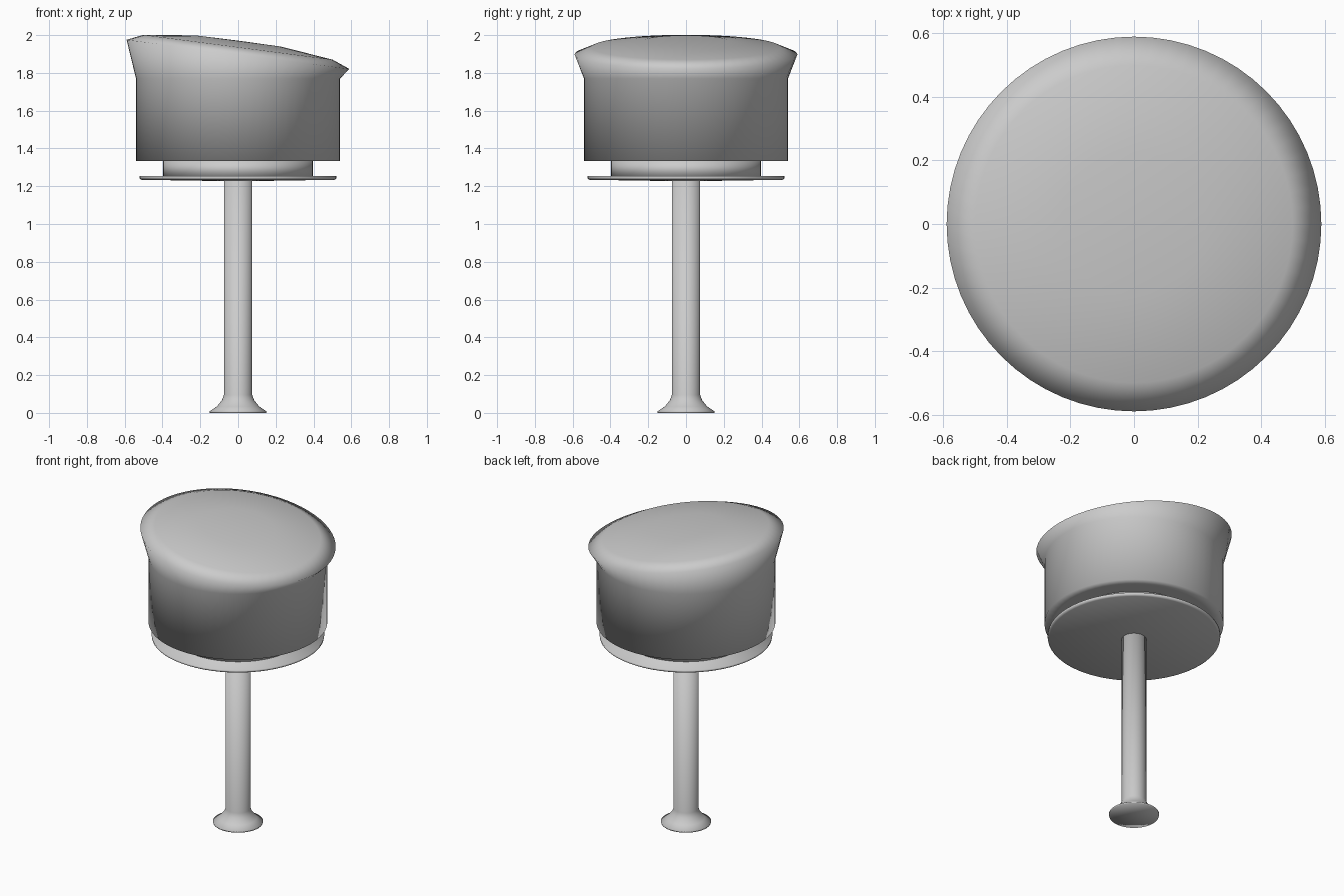
import bpy, bmesh, math

if "Cube" in bpy.data.objects:
    bpy.data.objects.remove(bpy.data.objects["Cube"])

SEGMENTS = 64
TILT = -0.131  # drop of the cap per unit of x


def lathe(name, profile):
    """Revolve (radius, z, tilt) points about z; radius 0 makes a pole."""
    bm = bmesh.new()
    rings = []
    for r, z, tilt in profile:
        count = SEGMENTS if r > 0 else 1
        ring = []
        for i in range(count):
            a = 2 * math.pi * i / SEGMENTS
            x = r * math.cos(a)
            ring.append(bm.verts.new((x, r * math.sin(a), z + tilt * x)))
        rings.append(ring)
    for low, high in zip(rings, rings[1:]):
        for i in range(SEGMENTS):
            j = (i + 1) % SEGMENTS
            if len(low) == 1:
                bm.faces.new((low[0], high[j], high[i]))
            elif len(high) == 1:
                bm.faces.new((low[i], low[j], high[0]))
            else:
                bm.faces.new((low[i], low[j], high[j], high[i]))
    for f in bm.faces:
        f.smooth = True
    bmesh.ops.recalc_face_normals(bm, faces=bm.faces)
    mesh = bpy.data.meshes.new(name)
    bm.to_mesh(mesh)
    bm.free()
    obj = bpy.data.objects.new(name, mesh)
    bpy.context.collection.objects.link(obj)
    return obj


# Broad head: straight drum, flared rim and slanted shallow dome
lathe("head", [
    (0, 1.333, 0), (0.48, 1.333, 0), (0.54, 1.333, 0), (0.54, 1.77, 0),
    (0.59, 1.898, TILT), (0.50, 1.936, TILT),
    (0.225, 1.969, TILT), (0, 1.971, TILT),
])

# Recessed collar between the head and the flange
lathe("collar", [(0, 1.245, 0), (0.397, 1.245, 0), (0.397, 1.34, 0), (0, 1.34, 0)])

# Thin flange with a slightly conical underside
lathe("flange", [
    (0, 1.226, 0), (0.51, 1.234, 0), (0.52, 1.24, 0), (0.522, 1.253, 0), (0, 1.253, 0),
])

# Slim stem with a flared foot
lathe("stem", [
    (0, 0, 0), (0.15, 0, 0), (0.152, 0.008, 0), (0.113, 0.033, 0),
    (0.085, 0.068, 0), (0.075, 0.095, 0), (0.075, 1.235, 0), (0, 1.235, 0),
])
